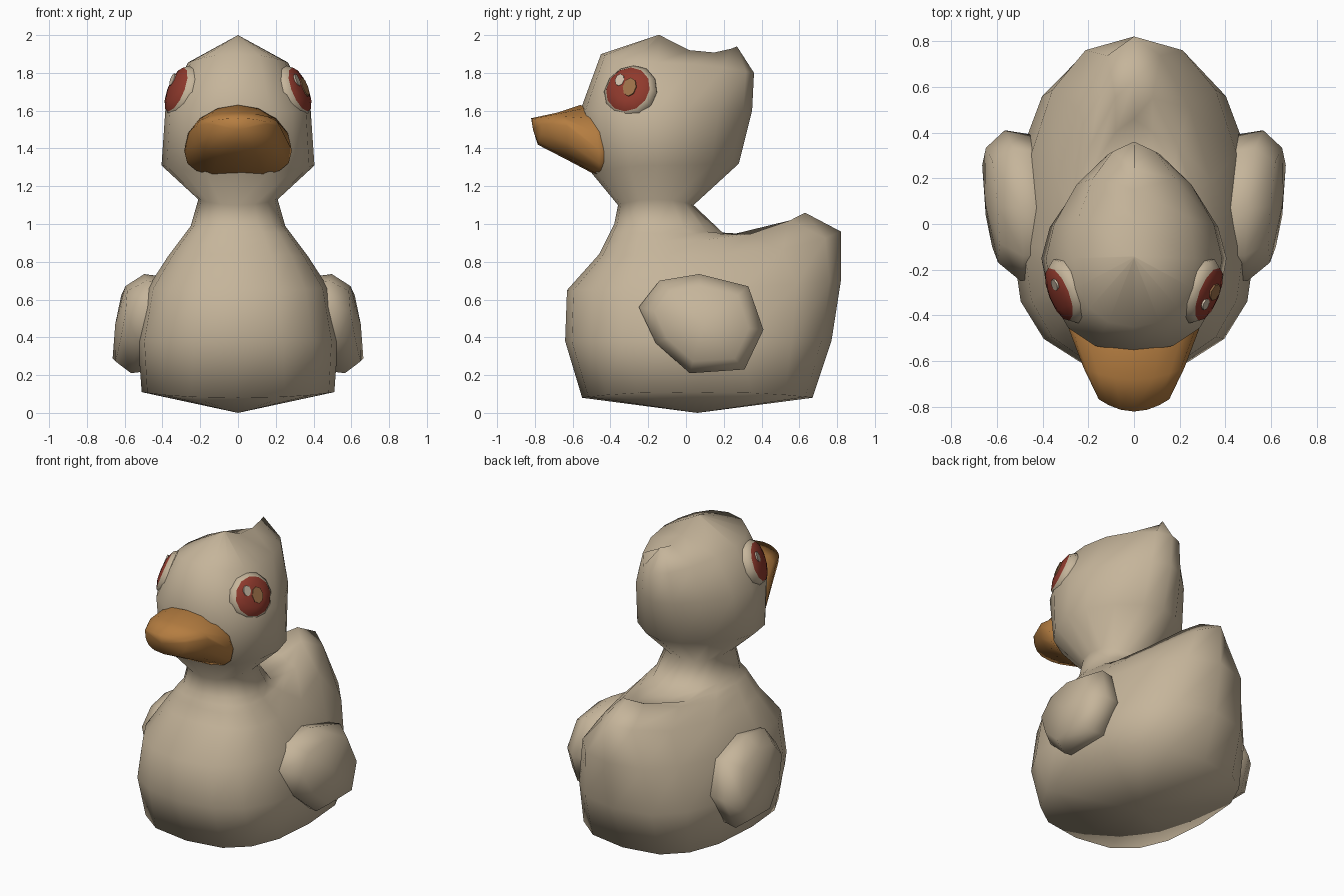
import bpy, bmesh, math
from mathutils import Vector

if "Cube" in bpy.data.objects:
    bpy.data.objects.remove(bpy.data.objects["Cube"])


def material(name, rgb):
    m = bpy.data.materials.new(name)
    m.diffuse_color = (*rgb, 1)
    m.use_nodes = True
    m.node_tree.nodes["Principled BSDF"].inputs["Base Color"].default_value = m.diffuse_color
    return m


BEIGE = material("beige", (0.56, 0.46, 0.325))
ORANGE = material("orange", (0.46, 0.205, 0.052))
RED = material("red", (0.28, 0.042, 0.026))
BROWN = material("pupil_brown", (0.33, 0.16, 0.065))
CREAM = material("highlight_cream", (0.60, 0.50, 0.39))


def skin(name, rings, mats, bands=None, mirror=False, angle=75):
    """Join rings of points into a closed surface; bands gives a material per strip."""
    bm = bmesh.new()
    vs = [[bm.verts.new(p) for p in r] for r in rings]
    n = len(rings[0])
    for k in range(len(rings) - 1):
        for i in range(n):
            j = (i + 1) % n
            f = bm.faces.new((vs[k][i], vs[k][j], vs[k + 1][j], vs[k + 1][i]))
            f.material_index = bands[k] if bands else 0
    bmesh.ops.remove_doubles(bm, verts=bm.verts, dist=0.0005)
    bmesh.ops.holes_fill(bm, edges=bm.edges, sides=0)
    bmesh.ops.recalc_face_normals(bm, faces=bm.faces)
    me = bpy.data.meshes.new(name)
    bm.to_mesh(me)
    bm.free()
    for m in mats:
        me.materials.append(m)
    for p in me.polygons:
        p.use_smooth = True
    me.set_sharp_from_angle(angle=math.radians(angle))
    ob = bpy.data.objects.new(name, me)
    bpy.context.collection.objects.link(ob)
    if mirror:
        ob.modifiers.new("Mirror", 'MIRROR').use_mirror_merge = False
    return ob


def ring(front, side, back, e=0.75, eb=None, lift=2, sag=0, n=16, swap=False):
    """Symmetric ring through front, side and back points; e and eb round its two
    halves, lift narrows the raised back, sag dips the back half."""
    pts = []
    for i in range(n):
        a = 2 * math.pi * i / n
        c, s = math.cos(a), math.sin(a)
        end, ex, pw = (front, e, 2) if c > 0 else (back, eb or e, lift)
        x = side[0] * math.copysign(abs(s) ** ex, s) if abs(s) > 1e-6 else 0
        w = abs(c) ** ex
        u = side[1] + (end[0] - side[1]) * w
        v = side[2] + (end[1] - side[2]) * abs(c) ** pw
        if c < 0:
            v -= sag * 4 * w * (1 - w)
        pts.append((x, v, u) if swap else (x, u, v))
    return pts


# body, tail, neck and head: one skin of tilted rings
skin("body_and_head", [
    ring((0.06, 0), (0, 0.06, 0), (0.06, 0)),
    ring((-0.55, 0.08), (0.51, 0.03, 0.11), (0.67, 0.08)),
    ring((-0.64, 0.38), (0.53, -0.10, 0.38), (0.77, 0.38), 0.85, 0.8),
    ring((-0.63, 0.65), (0.48, -0.10, 0.66), (0.82, 0.70), 0.85, 0.85),
    ring((-0.46, 0.84), (0.37, -0.10, 0.83), (0.82, 0.96), 0.8, 1.2, 4),
    ring((-0.42, 0.92), (0.31, -0.12, 0.91), (0.63, 1.06), 0.8, 1.4, 4),
    ring((-0.40, 0.96), (0.28, -0.13, 0.95), (0.46, 0.94), 0.8, 1.3),
    ring((-0.38, 1.00), (0.25, -0.14, 0.99), (0.22, 0.93), 0.9, 1.1),
    ring((-0.36, 1.10), (0.21, -0.16, 1.13), (0.04, 1.10), 0.9),
    ring((-0.50, 1.27), (0.405, -0.15, 1.31), (0.28, 1.32), 0.9, 1.2),
    ring((-0.56, 1.60), (0.385, -0.15, 1.60), (0.35, 1.60), 0.85, 1.25),
    ring((-0.45, 1.90), (0.265, -0.15, 1.855), (0.36, 1.80), 0.9, 1.1),
    ring((-0.15, 2.00), (0, -0.14, 2.00), (0.27, 1.94), 1, 1, 1, 0.06),
], [BEIGE], angle=100)

# beak: rings run bottom, side, top while moving forward
skin("beak", [
    ring((1.26, -0.40), (0.25, 1.40, -0.40), (1.58, -0.42), swap=True),
    ring((1.25, -0.46), (0.285, 1.39, -0.46), (1.63, -0.56), 0.75, 1, swap=True),
    ring((1.34, -0.63), (0.22, 1.52, -0.63), (1.59, -0.68), 0.75, 1, swap=True),
    ring((1.42, -0.785), (0.155, 1.53, -0.765), (1.56, -0.82), 0.75, 1, swap=True),
    ring((1.50, -0.81), (0, 1.50, -0.81), (1.50, -0.81), swap=True),
], [ORANGE], angle=100)

# wings: one outline in side view, swelling outwards
outline = [(-0.14, 0.70), (0.07, 0.735), (0.33, 0.67), (0.41, 0.44),
           (0.31, 0.23), (0.02, 0.21), (-0.16, 0.37), (-0.25, 0.56)]


def wing_ring(x, k):
    pts = []
    for y, z in outline:
        y, z = 0.09 + (y - 0.09) * k, 0.47 + (z - 0.47) * k
        pts.append((x + 0.08 * (y - 0.09) - 0.14 * (z - 0.47), y, z))
    return pts


skin("wings", [wing_ring(0.38, 0.92), wing_ring(0.535, 1.0),
               wing_ring(0.625, 0.76), wing_ring(0.65, 0.0)], [BEIGE], mirror=True, angle=100)

# eyes: low domes facing outwards, forwards and slightly up
centre = Vector((0.297, -0.295, 1.70))
normal = Vector((0.87, -0.35, 0.35)).normalized()
up = (Vector((0, 0, 1)) - normal * normal.z).normalized()
across = up.cross(-normal)
if across.y < 0:
    across = -across


def disc(a, b, h, ra, rb, n=12, sign=1):
    pts = []
    for i in range(n):
        t = 2 * math.pi * i / n
        p = centre + across * (a + ra * math.cos(t)) + up * (b + rb * math.sin(t)) + normal * h
        pts.append((p.x * sign, p.y, p.z))
    return pts


skin("eyes", [disc(0, 0, h, r, r) for r, h in
              [(0.13, -0.09), (0.15, 0.0), (0.124, 0.036), (0.07, 0.054), (0, 0.060)]],
     [BEIGE, RED], [0, 0, 1, 1], mirror=True)


# painted eye marks: thin plates on the domes
def plate(name, mat, a, b, h, ra, rb, sign):
    skin(name, [disc(a, b, z, r * ra, r * rb, 8, sign)
                for r, z in [(1, h - 0.009), (1, h), (0, h)]], [mat])


plate("right_pupil", BROWN, 0.018, 0.005, 0.063, 0.038, 0.052, 1)
plate("right_highlight", CREAM, -0.046, 0.046, 0.059, 0.026, 0.034, 1)
plate("left_highlight", CREAM, 0.045, 0.048, 0.059, 0.026, 0.034, -1)
